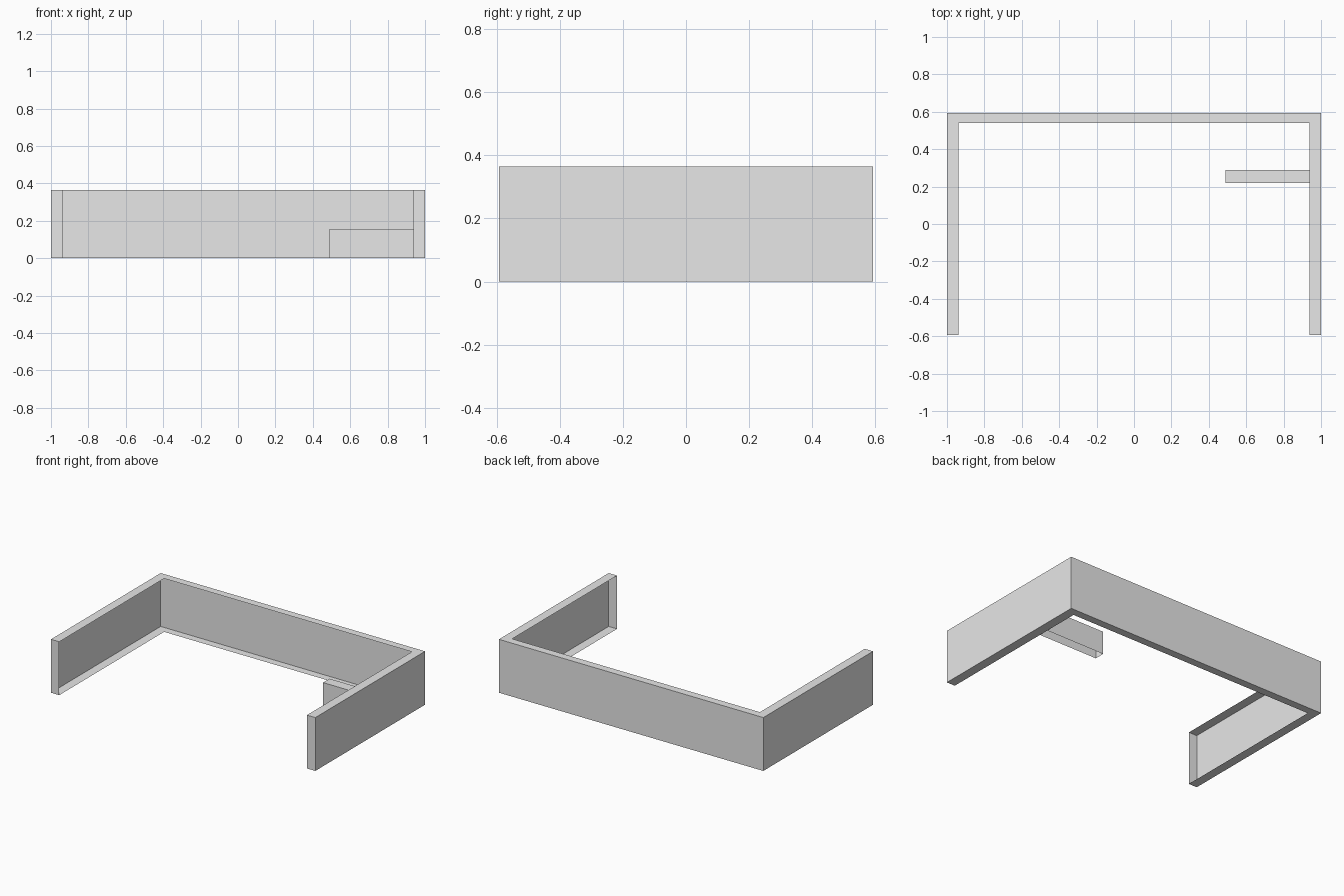
import bpy
import bmesh

if "Cube" in bpy.data.objects:
    bpy.data.objects.remove(bpy.data.objects["Cube"])

W, D, H = 1.0, 0.593, 0.365      # half width, half depth, wall height
IX, IY = 0.937, 0.54             # inner edges of side and rear walls

grey = bpy.data.materials.new("light grey")
grey.diffuse_color = (0.8, 0.8, 0.8, 1)
grey.use_nodes = True
grey.node_tree.nodes["Principled BSDF"].inputs["Base Color"].default_value = grey.diffuse_color


def make_object(name, bm):
    mesh = bpy.data.meshes.new(name)
    bm.to_mesh(mesh)
    bm.free()
    mesh.materials.append(grey)
    obj = bpy.data.objects.new(name, mesh)
    bpy.context.collection.objects.link(obj)
    return obj


# U-shaped wall: outer skin, top and bottom rims and end caps, open on the inside
outer = [(-W, -D), (-W, D), (W, D), (W, -D)]
inner = [(-IX, -D), (-IX, IY), (IX, IY), (IX, -D)]
bm = bmesh.new()
ot, ob, it, ib = [[bm.verts.new((x, y, z)) for x, y in path]
                  for path, z in ((outer, H), (outer, 0), (inner, H), (inner, 0))]
for i in range(3):
    j = i + 1
    bm.faces.new((ob[i], ot[i], ot[j], ob[j]))   # outer skin
    bm.faces.new((ot[i], it[i], it[j], ot[j]))   # top rim
    bm.faces.new((ob[i], ob[j], ib[j], ib[i]))   # bottom rim
bm.faces.new((ob[0], ib[0], it[0], ot[0]))       # left end cap
bm.faces.new((ib[3], ob[3], ot[3], it[3]))       # right end cap
make_object("surrounding_wall", bm)

# Low partition: open underneath and where it meets the right wall
x0, x1, y0, y1, h = 0.49, IX, 0.22, 0.29, 0.157
bm = bmesh.new()
bmesh.ops.create_cube(bm, size=1)
for v in bm.verts:
    v.co.x = x0 if v.co.x < 0 else x1
    v.co.y = y0 if v.co.y < 0 else y1
    v.co.z = 0 if v.co.z < 0 else h
bm.normal_update()
hidden = [f for f in bm.faces if f.normal.z < -0.5 or f.normal.x > 0.5]
bmesh.ops.delete(bm, geom=hidden, context='FACES')
make_object("low_partition", bm)
